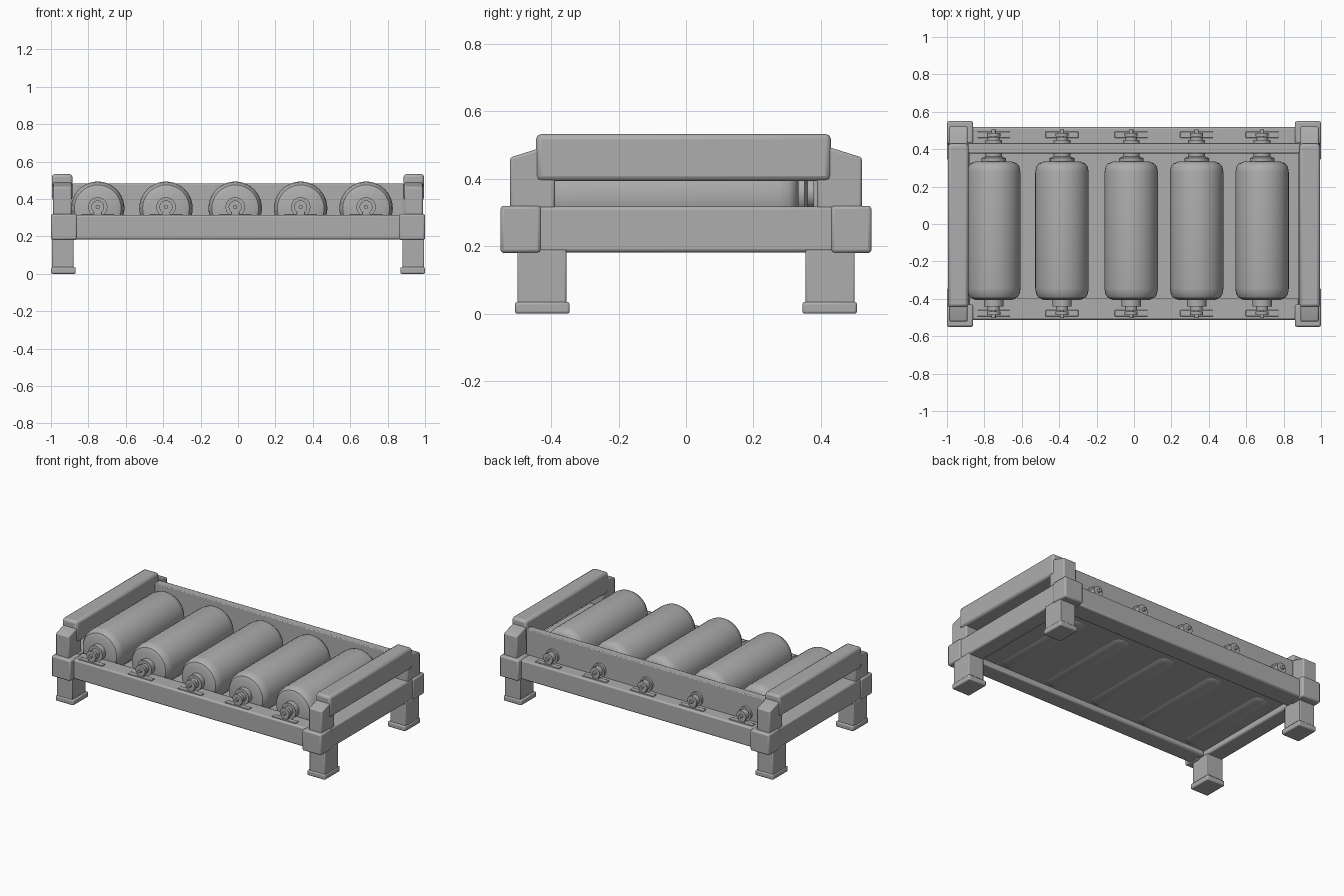
import bpy, bmesh, math

if "Cube" in bpy.data.objects:
    bpy.data.objects.remove(bpy.data.objects["Cube"])

steel = bpy.data.materials.new("grey steel")
steel.diffuse_color = (0.42, 0.42, 0.42, 1)
steel.use_nodes = True
steel.node_tree.nodes["Principled BSDF"].inputs["Base Color"].default_value = steel.diffuse_color


def finish(name, bm, bevel=0.0):
    bmesh.ops.recalc_face_normals(bm, faces=bm.faces)
    me = bpy.data.meshes.new(name)
    bm.to_mesh(me)
    bm.free()
    ob = bpy.data.objects.new(name, me)
    bpy.context.collection.objects.link(ob)
    me.materials.append(steel)
    if bevel:
        mod = ob.modifiers.new("soft edges", 'BEVEL')
        mod.width, mod.segments = bevel, 2
    bpy.ops.object.select_all(action='DESELECT')
    ob.select_set(True)
    bpy.context.view_layer.objects.active = ob
    bpy.ops.object.shade_smooth_by_angle(angle=math.radians(35))
    return ob


def box(name, x, y, z, bevel=0.01):
    bm = bmesh.new()
    bmesh.ops.create_cube(bm, size=1)
    for v in bm.verts:
        v.co = [lo + (c + 0.5) * (hi - lo) for c, (lo, hi) in zip(v.co, (x, y, z))]
    return finish(name, bm, bevel)


def lathe(name, cx, cz, profile, steps=40):
    """Spin (radius, y) pairs about an axis running front to back."""
    bm = bmesh.new()
    verts = [bm.verts.new((cx + r, y, cz)) for r, y in profile]
    edges = [bm.edges.new(p) for p in zip(verts, verts[1:])]
    bmesh.ops.spin(bm, geom=verts + edges, cent=(cx, 0, cz), axis=(0, 1, 0),
                   angle=math.tau, steps=steps)
    bmesh.ops.remove_doubles(bm, verts=bm.verts, dist=1e-4)
    return finish(name, bm)


def prism(name, outline, x0, x1, bevel=0.008):
    """Extrude a (y, z) outline along x."""
    bm = bmesh.new()
    face = bm.faces.new([bm.verts.new((x0, y, z)) for y, z in outline])
    new = bmesh.ops.extrude_face_region(bm, geom=[face])["geom"]
    for v in new:
        if isinstance(v, bmesh.types.BMVert):
            v.co.x = x1
    return finish(name, bm, bevel)


def span(s, a, b):
    return sorted((s * a, s * b))


# Lower frame, legs, posts and top bars at each end
for sx, side in ((-1, "left"), (1, "right")):
    box(side + "_beam", span(sx, 0.88, 0.992), (-0.5, 0.5), (0.182, 0.318))
    box(side + "_top_bar", span(sx, 0.885, 0.995), (-0.445, 0.43), (0.393, 0.533), 0.016)
    for sy, end in ((-1, "front"), (1, "back")):
        tag = f"{end}_{side}_"
        box(tag + "corner_block", span(sx, 0.86, 1.0), span(sy, 0.43, 0.55), (0.18, 0.32))
        box(tag + "leg", span(sx, 0.88, 0.995), span(sy, 0.355, 0.5), (0.02, 0.19), 0.005)
        box(tag + "foot", span(sx, 0.868, 1.0), span(sy, 0.345, 0.507), (0, 0.035), 0.007)
        prism(tag + "post", [(sy * y, z) for y, z in
                             ((0.388, 0.31), (0.522, 0.31), (0.522, 0.463), (0.43, 0.492),
                              (0.388, 0.492))], *span(sx, 0.89, 0.988))

# Long rails, floor and back panel
box("front_rail", (-0.88, 0.88), (-0.512, -0.395), (0.184, 0.314))
box("back_rail", (-0.88, 0.88), (0.385, 0.518), (0.184, 0.314))
box("floor", (-0.89, 0.89), (-0.41, 0.4), (0.218, 0.232), 0)
box("back_panel", (-0.885, 0.885), (0.378, 0.432), (0.22, 0.482), 0.005)

# Rollers with stub axles and bearing brackets
for i, x in enumerate((-0.75, -0.385, -0.015, 0.335, 0.685), 1):
    lathe(f"roller_{i}", x, 0.35,
          [(0, -0.405), (0.1, -0.405), (0.125, -0.395), (0.138, -0.375), (0.143, -0.345),
           (0.143, 0.275), (0.138, 0.305), (0.125, 0.323), (0.1, 0.333), (0, 0.333)])
    lathe(f"roller_{i}_axle", x, 0.357,
          [(0, -0.503), (0.011, -0.503), (0.011, -0.462), (0.032, -0.462), (0.032, -0.44),
           (0.052, -0.44), (0.052, -0.4), (0.052, 0.3), (0.066, 0.32), (0.066, 0.352),
           (0.045, 0.36), (0.045, 0.448), (0.032, 0.448), (0.032, 0.466),
           (0.011, 0.466), (0.011, 0.505), (0, 0.505)], 24)
    for s, end in ((-1, "front"), (1, "back")):
        yc = s * 0.477
        box(f"roller_{i}_{end}_foot", (x - 0.088, x + 0.088), (yc - 0.017, yc + 0.017),
            (0.308, 0.32), 0.003)
        box(f"roller_{i}_{end}_lug", (x - 0.022, x + 0.022), (yc - 0.008, yc + 0.008),
            (0.31, 0.35), 0.003)
        lathe(f"roller_{i}_{end}_ring", x, 0.357,
              [(0, yc - 0.009), (0.035, yc - 0.009), (0.035, yc + 0.009), (0, yc + 0.009)], 24)
